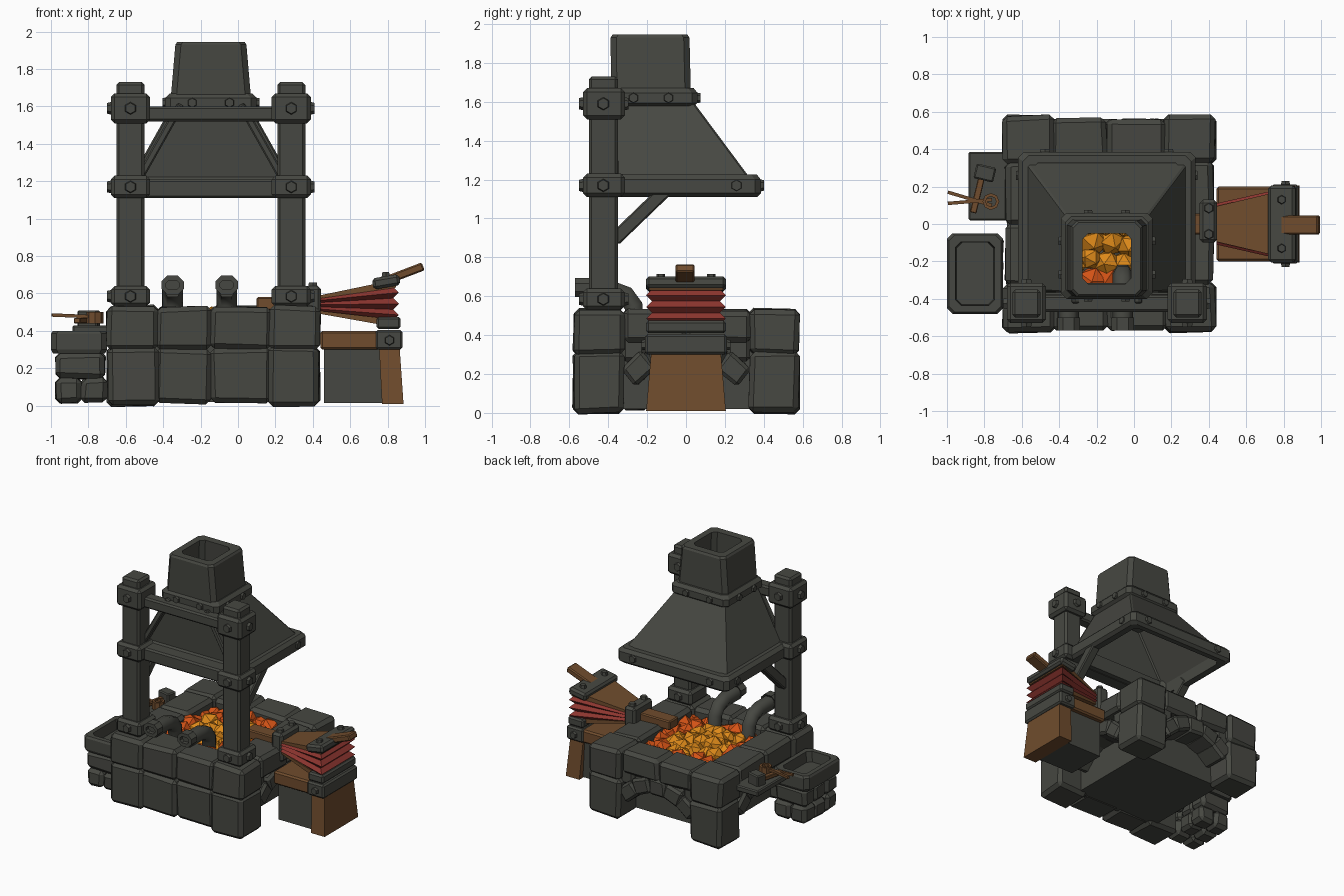
import bpy, bmesh, math, random
from mathutils import Vector, Matrix

random.seed(4)
old = bpy.data.objects.get("Cube")
if old:
    bpy.data.objects.remove(old)


def material(name, r, g, b):
    m = bpy.data.materials.new(name)
    m.use_nodes = True
    m.diffuse_color = (r, g, b, 1)
    m.node_tree.nodes["Principled BSDF"].inputs["Base Color"].default_value = (r, g, b, 1)
    return m


GREY = material("dark grey stone", .062, .064, .054)
WOOD = material("brown wood", .16, .072, .026)
RED = material("red leather", .26, .035, .028)
AMBER = material("amber coal", .72, .25, .01)
EMBER = material("ember coal", .65, .085, .008)


def finish(bm, name, mat, bevel=0):
    bmesh.ops.recalc_face_normals(bm, faces=bm.faces)
    if bevel:
        bmesh.ops.bevel(bm, geom=bm.edges[:], offset=bevel, segments=1, affect='EDGES')
    mesh = bpy.data.meshes.new(name)
    bm.to_mesh(mesh)
    bm.free()
    mesh.materials.append(mat)
    ob = bpy.data.objects.new(name, mesh)
    bpy.context.scene.collection.objects.link(ob)
    return ob


def block(name, size, matrix, mat=GREY, bevel=.012, jitter=0):
    bm = bmesh.new()
    bmesh.ops.create_cube(bm, size=1)
    for v in bm.verts:
        v.co = Vector(c * s + random.uniform(-jitter, jitter) for c, s in zip(v.co, size))
    bm.transform(matrix)
    return finish(bm, name, mat, bevel)


def box(name, x, y, z, mat=GREY, bevel=.012, jitter=0):
    spans = (x, y, z)
    centre = [(a + b) / 2 for a, b in spans]
    return block(name, [b - a for a, b in spans], Matrix.Translation(centre), mat, bevel, jitter)


def stone(name, x, y, z):
    return box(name, x, y, z, GREY, .026, .008)


def bar(name, p, q, width, depth, mat=GREY, bevel=.008):
    p, q = Vector(p), Vector(q)
    rot = (q - p).to_track_quat('Z', 'Y').to_matrix().to_4x4()
    return block(name, (width, depth, (q - p).length), Matrix.Translation((p + q) / 2) @ rot, mat, bevel)


def bolt(at, axis, r=.03):
    bm = bmesh.new()
    bmesh.ops.create_cone(bm, cap_ends=True, segments=6, radius1=r, radius2=r * .8, depth=.03)
    rot = Vector(axis).to_track_quat('Z', 'Y').to_matrix().to_4x4()
    bm.transform(Matrix.Translation(at) @ rot)
    finish(bm, "bolt", GREY)


def loft(name, rings, mat=GREY, closed=False):
    # closed joins the last ring to the first, otherwise the ends are capped
    bm = bmesh.new()
    vs = [[bm.verts.new(p) for p in ring] for ring in rings]
    n = len(vs[0])
    for a, b in zip(vs, vs[1:] + (vs[:1] if closed else [])):
        for i in range(n):
            bm.faces.new((a[i], a[(i + 1) % n], b[(i + 1) % n], b[i]))
    if not closed:
        bm.faces.new(vs[0])
        bm.faces.new(vs[-1])
    return finish(bm, name, mat)


def ring(cx, cy, hx, hy, z, c=.03):
    # rectangle with chamfered corners
    pts = [(hx - c, -hy), (hx, c - hy), (hx, hy - c), (hx - c, hy),
           (c - hx, hy), (-hx, hy - c), (-hx, c - hy), (c - hx, -hy)]
    return [(cx + x, cy + y, z) for x, y in pts]


# Hearth base: core, corner piers, front courses and rim
CX = -.135
box("hearth_core", (-.5, .24), (-.38, .37), (.02, .41), bevel=0)
for x in ((-.7, -.425), (.165, .435)):
    for y in ((-.58, -.32), (.325, .58)):
        stone("corner_pier_stone", x, y, (0, .315))
        stone("corner_cap_stone", x, y, (.3, .535))
for x in ((-.44, -.145), (-.15, .175)):
    stone("front_lower_stone", x, (-.565, -.33), (.01, .305))
    stone("front_upper_stone", x, (-.57, -.33), (.3, .53))
    stone("back_rim_stone", x, (.33, .565), (.36, .53))
for x in ((-.69, -.44), (.17, .425)):
    for y in ((-.33, 0), (0, .335)):
        stone("side_rim_stone", x, y, (.36, .53))


# Arched recesses: five wedge stones and filled shoulders on back and sides
def arch(face, angle):
    base = Matrix.Translation((CX, 0, 0)) @ Matrix.Rotation(angle, 4, 'Z')
    for i in range(-2, 3):
        a = i * .36
        at = Matrix.Translation((.37 * math.sin(a), face - .12, .37 * math.cos(a) - .05))
        block("arch_stone", (.145, .23, .12), base @ at @ Matrix.Rotation(a, 4, 'Y'), GREY, .018, .006)
    for s in (-1, 1):
        at = Matrix.Translation((s * .27, face - .13, .33))
        block("arch_shoulder", (.12, .2, .13), base @ at, GREY, .02)


arch(.565, 0)
arch(.55, math.pi / 2)
arch(.55, -math.pi / 2)

# Coal bed, hotter in the middle
for i in range(7):
    for j in range(7):
        u, v = i / 3 - 1, j / 3 - 1
        at = Vector((CX + u * .29, v * .3, .45 - .02 * math.hypot(u, v)))
        at += Vector(random.uniform(-.02, .02) for k in range(3))
        bm = bmesh.new()
        bmesh.ops.create_icosphere(bm, subdivisions=1, radius=random.uniform(.065, .085))
        bm.transform(Matrix.Translation(at) @ Matrix.Rotation(random.random() * 6, 4, (u, v, 1)))
        hot = math.hypot(u, v) + random.uniform(-.25, .25) < .85
        finish(bm, "coal", AMBER if hot else EMBER)

# Posts with bolted iron collars and braces
MX = -.145
for s in (-1, 1):
    px = MX + s * .43
    box("post", (px - .075, px + .075), (-.5, -.35), (.5, 1.73), bevel=.015)
    for z0, z1 in ((.53, .64), (1.11, 1.23), (1.51, 1.67)):
        zm = (z0 + z1) / 2
        box("post_collar", (px - .105, px + .105), (-.53, -.315), (z0, z1), bevel=.02)
        bolt((px, -.535, zm), (0, -1, 0), .036)
        bolt((px + s * .11, -.425, zm), (s, 0, 0), .036)
        bolt((px, -.31, zm), (0, 1, 0), .036)
    bar("hood_strut", (px, -.37, .89), (px, -.09, 1.16), .07, .07)
    bar("hood_brace", (px + s * -.05, -.4, 1.22), (MX + s * .16, -.4, 1.61), .05, .04)
    for y in (-.27, -.09):
        bolt((MX + s * .245, y, 1.62), (s, 0, 0))
    bolt((MX + s * .47, .26, 1.17), (s, 0, 0), .034)
    bolt((MX + s * .1, .06, 1.62), (0, 1, 0))
    bolt((MX + s * .1, -.4, 1.62), (0, -1, 0))
    bolt((MX + s * .33, .385, 1.17), (0, 1, 0), .034)
box("upper_crossbeam", (MX - .4, MX + .4), (-.47, -.38), (1.52, 1.6))
box("lower_crossbeam", (MX - .4, MX + .4), (-.47, -.35), (1.11, 1.21))

# Hood, rim, chimney collar and open chimney
loft("hood_rim", [ring(MX, .005, .45, .36, 1.11), ring(MX, .005, .475, .38, 1.13),
                  ring(MX, .005, .475, .38, 1.2), ring(MX, .005, .45, .36, 1.225),
                  ring(MX, .005, .4, .32, 1.225), ring(MX, .005, .4, .32, 1.11)], closed=True)
loft("hood", [ring(MX, -.01, .435, .345, 1.2, .01), ring(MX, -.17, .205, .2, 1.61, .01),
              ring(MX, -.17, .17, .17, 1.61, .01), ring(MX, -.01, .4, .32, 1.2, .01)], closed=True)
loft("chimney_collar", [ring(MX, -.17, .22, .21, 1.575), ring(MX, -.17, .245, .23, 1.595),
                        ring(MX, -.17, .245, .23, 1.645), ring(MX, -.17, .22, .21, 1.67),
                        ring(MX, -.17, .15, .15, 1.67), ring(MX, -.17, .15, .15, 1.575)], closed=True)
loft("chimney", [ring(MX, -.18, .215, .205, 1.64), ring(MX, -.185, .19, .203, 1.93),
                 ring(MX, -.185, .18, .193, 1.945), ring(MX, -.185, .13, .135, 1.945),
                 ring(MX, -.18, .145, .145, 1.64)], closed=True)

# Bent air pipes over the front wall
for x in (-.35, -.06):
    curve = bpy.data.curves.new("air_pipe", 'CURVE')
    curve.dimensions = '3D'
    curve.bevel_depth = .055
    curve.bevel_resolution = 1
    curve.use_fill_caps = True
    spline = curve.splines.new('POLY')
    path = [(-.54, .63), (-.38, .63), (-.31, .605), (-.27, .55), (-.26, .42)]
    spline.points.add(len(path) - 1)
    for p, (y, z) in zip(spline.points, path):
        p.co = (x, y, z, 1)
    bpy.context.scene.collection.objects.link(bpy.data.objects.new("air_pipe", curve))
    curve.materials.append(GREY)
    mouth = [ring(0, 0, w, h, d, c) for w, h, d, c in
             ((.06, .05, .5, .03), (.06, .05, .57, .03), (.037, .024, .57, .015), (.037, .024, .52, .015))]
    loft("pipe_mouth", [[(x + a, -d, .645 + b) for a, b, d in r] for r in mouth], closed=True)

# Bellows: pleated leather between boards hinged at the nozzle
def wedge(t, grow):
    z0, z1 = .505 + .07 * t, .455 + .18 * t
    return [(.44, -.08 - grow, z0), (.83 + grow, -.175 - grow, z1),
            (.83 + grow, .175 + grow, z1), (.44, .08 + grow, z0)]


loft("bellows_leather", [wedge(i / 6, .03 if i % 2 else 0) for i in range(7)], RED)
loft("bellows_top_board", [wedge(.98, .015), wedge(1.22, .015)], WOOD)
loft("bellows_bottom_board", [wedge(-.2, .015), wedge(.03, .015)], WOOD)
bar("top_end_band", (.72, 0, .65), (.865, 0, .675), .41, .06, bevel=.015)
box("bottom_end_band", (.74, .87), (-.205, .205), (.41, .475))
for y in (-.13, .13):
    bolt((.79, y, .7), (0, 0, 1), .026)
bar("bellows_handle", (.78, -.005, .665), (.99, -.005, .745), .1, .045, WOOD)
bar("nozzle", (.1, 0, .545), (.45, 0, .545), .11, .07, WOOD)
box("nozzle_bracket", (.35, .445), (-.1, .13), (.42, .64), bevel=.018)
for y in (-.055, .085):
    bolt((.4, y, .645), (0, 0, 1))

# Bellows stand
box("stand_panel", (.46, .8), (-.16, .16), (.015, .3), bevel=0)
box("stand_top", (.44, .76), (-.2, .2), (.3, .4), WOOD)
leg = [[(x0, -w, z), (x1, -w, z), (x1, w, z), (x0, w, z)]
       for x0, x1, w, z in ((.77, .885, .205, .01), (.755, .865, .18, .3))]
loft("stand_end_board", leg, WOOD)
box("stand_band", (.735, .88), (-.21, .21), (.3, .405))
for s in (-1, 1):
    bolt((.81, s * .215, .35), (0, s, 0))

# Quench trough on stacked stones
loft("trough", [ring(-.85, -.265, .14, .205, .28), ring(-.85, -.265, .15, .215, .3),
                ring(-.85, -.265, .15, .215, .385), ring(-.85, -.265, .14, .205, .4),
                ring(-.85, -.265, .105, .17, .4), ring(-.85, -.265, .1, .165, .32)])
for y0 in (-.47, -.33, -.2):
    stone("trough_upper_stone", (-.975, -.71), (y0, y0 + .14), (.145, .285))
    stone("trough_outer_stone", (-.975, -.835), (y0, y0 + .14), (.015, .15))
    stone("trough_inner_stone", (-.84, -.7), (y0, y0 + .14), (.02, .15))

# Tool shelf with hammer and tongs
box("tool_shelf", (-.885, -.66), (.02, .385), (.385, .43), bevel=.008)
bar("hammer_handle", (-.86, .06, .455), (-.8, .31, .455), .035, .03, WOOD, .004)
bar("hammer_head", (-.85, .285, .465), (-.745, .26, .465), .08, .09)
for y, end in ((.17, .1), (.11, .13)):
    bar("tong_arm", (-.995, y, .485), (-.76, end, .475), .018, .018, WOOD, 0)
hoop = [[(-.765 + r * math.cos(i * math.pi / 4), .12 + r * math.sin(i * math.pi / 4), z)
         for i in range(8)] for r, z in ((.045, .44), (.045, .5), (.028, .5), (.028, .44))]
loft("tong_ring", hoop, WOOD, True)
